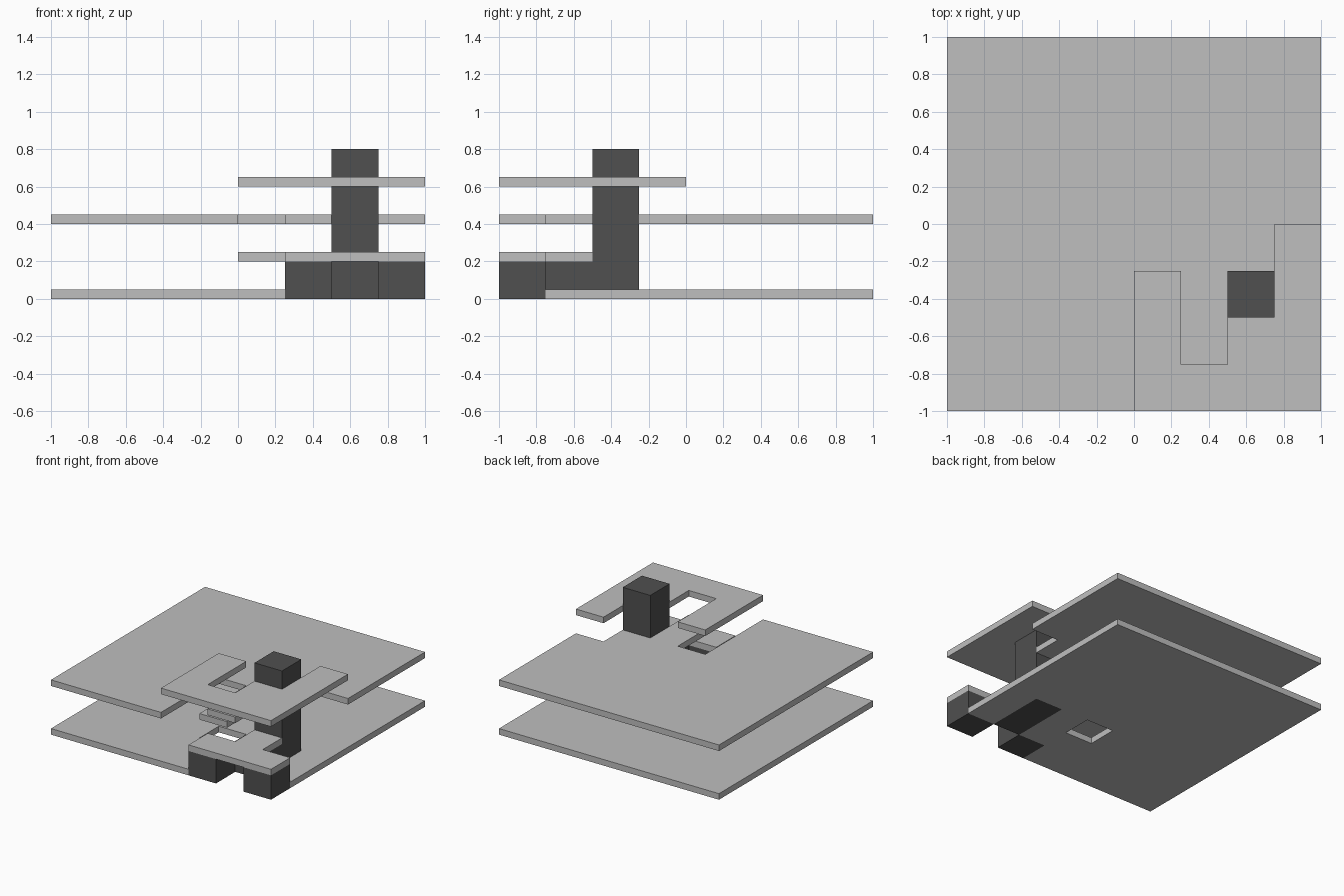
import bpy
import bmesh

if "Cube" in bpy.data.objects:
    bpy.data.objects.remove(bpy.data.objects["Cube"], do_unlink=True)


def make_material(name, value):
    mat = bpy.data.materials.new(name)
    mat.use_nodes = True
    colour = (value, value, value, 1.0)
    mat.diffuse_color = colour
    mat.node_tree.nodes["Principled BSDF"].inputs["Base Color"].default_value = colour
    return mat


LIGHT = make_material("light_grey", 0.52)
DARK = make_material("dark_grey", 0.08)
CELL = 0.25
THICK = 0.05


def extrude_plan(name, loops, z0, z1, mat):
    """Fill closed outlines (later loops are holes) and extrude upwards."""
    bm = bmesh.new()
    edges = []
    for loop in loops:
        verts = [bm.verts.new((x, y, z0)) for x, y in loop]
        edges += [bm.edges.new((verts[i - 1], verts[i])) for i in range(len(verts))]
    bmesh.ops.triangle_fill(bm, edges=edges, use_beauty=True, normal=(0, 0, 1))
    result = bmesh.ops.extrude_face_region(bm, geom=bm.faces[:])
    moved = [g for g in result["geom"] if isinstance(g, bmesh.types.BMVert)]
    bmesh.ops.translate(bm, verts=moved, vec=(0, 0, z1 - z0))
    bmesh.ops.recalc_face_normals(bm, faces=bm.faces[:])
    mesh = bpy.data.meshes.new(name)
    bm.to_mesh(mesh)
    bm.free()
    mesh.materials.append(mat)
    obj = bpy.data.objects.new(name, mesh)
    bpy.context.collection.objects.link(obj)
    return obj


def square(x, y):
    """One grid cell with its lower corner at x, y."""
    return [(x, y), (x + CELL, y), (x + CELL, y + CELL), (x, y + CELL)]


def slab(name, z, *loops):
    return extrude_plan(name, loops, z, z + THICK, LIGHT)


# Ground slab with a square opening and a slot around the dark blocks
slab("ground_slab", 0.0,
     [(-1, -1), (.25, -1), (.25, -.75), (.5, -.75), (.5, -.25), (.75, -.25),
      (.75, -.75), (1, -.75), (1, 1), (-1, 1)],
     square(0, -.5))

# Low landing resting on the blocks, and a loose step behind it
slab("low_landing", 0.2,
     [(.25, -1), (1, -1), (1, -.75), (.75, -.75), (.75, -.5), (.5, -.5),
      (.5, -.75), (.25, -.75)])
slab("low_step", 0.2, square(0, -.5))

# Middle slab with a tongue reaching forward
slab("middle_slab", 0.4,
     [(-1, -1), (0, -1), (0, -.25), (.25, -.25), (.25, -.75), (.5, -.75),
      (.5, -.25), (.75, -.25), (.75, 0), (1, 0), (1, 1), (-1, 1)])

# Upper slab wrapping around the column
slab("upper_slab", 0.6,
     [(0, -1), (1, -1), (1, 0), (.75, 0), (.75, -.5), (.5, -.5),
      (.5, -.75), (.25, -.75), (.25, -.25), (0, -.25)])

# Dark supports and the tall column
for name, x, y, height in [("left_block", .75, -1, .2),
                           ("right_block", .25, -1, .2),
                           ("centre_block", .5, -.75, .2),
                           ("column", .5, -.5, .8)]:
    extrude_plan(name, [square(x, y)], 0.0, height, DARK)
